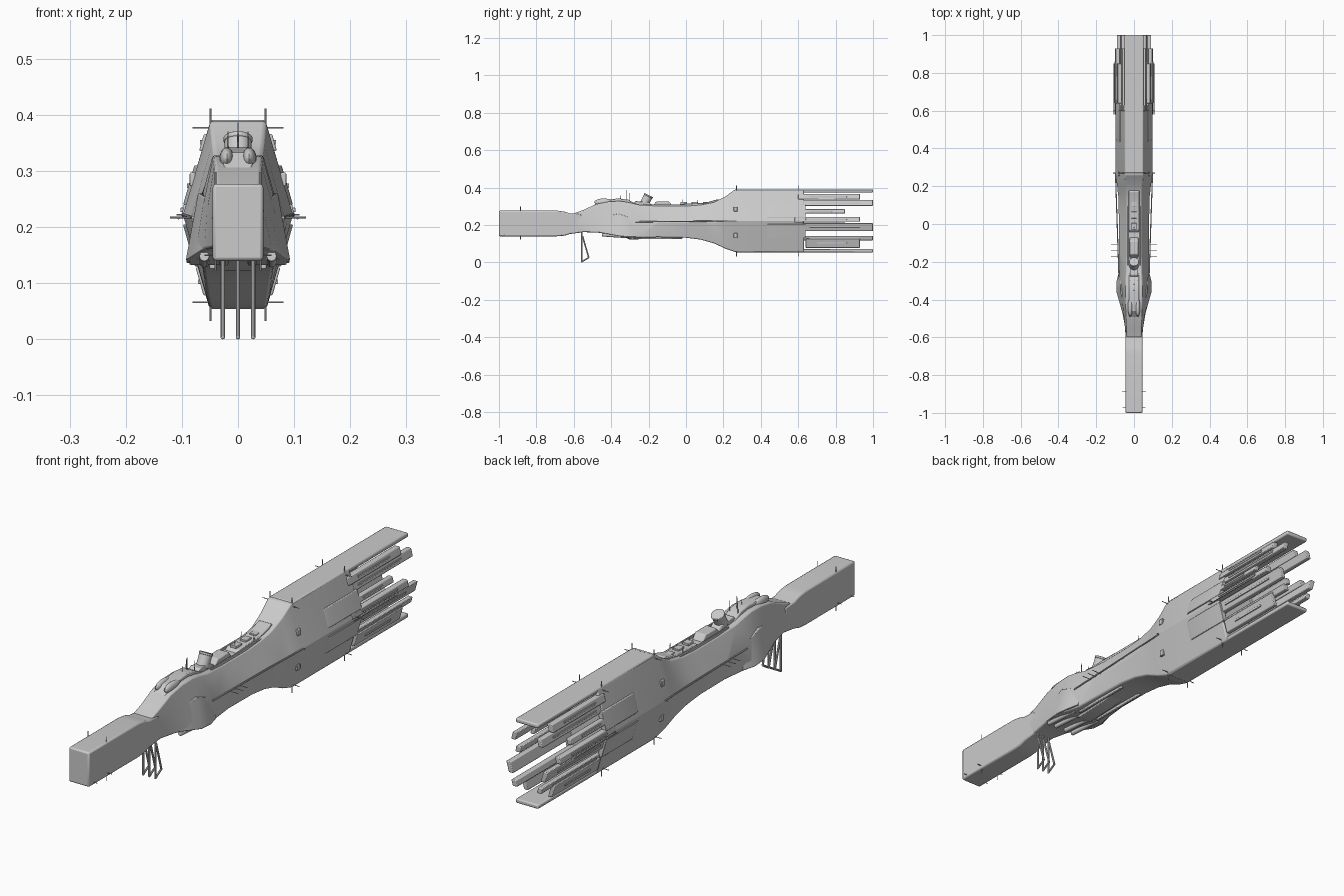
import bpy, bmesh, math
from mathutils import Vector


def finish(name, bm, bevel=0.0, segments=2):
    bmesh.ops.recalc_face_normals(bm, faces=bm.faces)
    me = bpy.data.meshes.new(name)
    bm.to_mesh(me)
    bm.free()
    ob = bpy.data.objects.new(name, me)
    bpy.context.collection.objects.link(ob)
    if bevel:
        m = ob.modifiers.new("bevel", 'BEVEL')
        m.width, m.segments, m.limit_method = bevel, segments, 'ANGLE'
        m.angle_limit = math.radians(35)
    bpy.ops.object.select_all(action='DESELECT')
    ob.select_set(True)
    bpy.context.view_layer.objects.active = ob
    bpy.ops.object.shade_smooth_by_angle(angle=math.radians(32))
    return ob


def loft(name, rings, bevel=0.0):
    bm = bmesh.new()
    vs = [[bm.verts.new(p) for p in r] for r in rings]
    n = len(vs[0])
    for a, b in zip(vs, vs[1:]):
        for i in range(n):
            j = (i + 1) % n
            bm.faces.new((a[i], a[j], b[j], b[i]))
    bm.faces.new(vs[0])
    bm.faces.new(vs[-1])
    return finish(name, bm, bevel)


def prism_x(name, prof, x0, x1, bevel=0.0):
    return loft(name, [[(x, y, z) for y, z in prof] for x in (x0, x1)], bevel)


def box(name, x0, x1, y0, y1, z0, z1, bevel=0.003):
    return prism_x(name, [(y0, z0), (y1, z0), (y1, z1), (y0, z1)], x0, x1, bevel)


def rod(name, a, b, r=0.0015, r2=None, sides=8, bevel=0.0):
    a, b = Vector(a), Vector(b)
    bm = bmesh.new()
    bmesh.ops.create_cone(bm, cap_ends=True, segments=sides, radius1=r,
                          radius2=r if r2 is None else r2, depth=(b - a).length)
    q = (b - a).to_track_quat('Z', 'Y')
    for v in bm.verts:
        v.co = q @ v.co + (a + b) / 2
    return finish(name, bm, bevel)


def dome(name, c, s):
    bm = bmesh.new()
    bmesh.ops.create_uvsphere(bm, u_segments=16, v_segments=10, radius=1)
    for v in bm.verts:
        v.co = Vector((v.co.x * s[0] + c[0], v.co.y * s[1] + c[1], v.co.z * s[2] + c[2]))
    return finish(name, bm)


# Hull stations: y, top half width, top z, chine half width, chine z, bottom half width, bottom z
stations = [
    (-0.60, .040, .262, .044, .21, .040, .155),
    (-0.55, .040, .280, .048, .22, .046, .162),
    (-0.48, .042, .312, .055, .23, .060, .160),
    (-0.41, .044, .326, .062, .24, .076, .152),
    (-0.35, .045, .328, .068, .24, .090, .140),
    (-0.31, .044, .322, .073, .23, .088, .132),
    (-0.25, .041, .308, .078, .22, .074, .132),
    (-0.15, .038, .302, .080, .215, .066, .135),
    (0.00, .038, .302, .081, .215, .064, .132),
    (0.08, .039, .308, .082, .215, .062, .122),
    (0.15, .041, .322, .084, .215, .059, .102),
    (0.21, .045, .352, .090, .218, .055, .074),
    (0.26, .049, .389, .098, .222, .051, .057),
    (0.63, .049, .390, .098, .222, .051, .055),
]


def hexagon(y, wt, zt, wm, zm, wb, zb):
    return [(wt, y, zt), (wm, y, zm), (wb, y, zb), (-wb, y, zb), (-wm, y, zm), (-wt, y, zt)]


loft("main_hull", [hexagon(*s) for s in stations], 0.005)

# Prow block with a necked rear end
prow = [(-1, .140, .277), (-.69, .140, .277), (-.65, .143, .272), (-.62, .152, .262), (-.56, .160, .258)]
loft("prow", [[(-.045, y, a), (.045, y, a), (.045, y, b), (-.045, y, b)] for y, a, b in prow], 0.006)
for z in (.163, .195, .227, .258):
    for x in (-.02, .02):
        dome("prow_port", (x, -.996, z), (.008, .004, .008))

# Long roof and keel plates reaching the stern
box("roof_plate", -.05, .05, .27, 1, .374, .391, 0.005)
box("keel_plate", -.05, .05, .27, 1, .054, .071, 0.005)


def side_x(z):
    if z > .222:
        return .098 - (z - .222) / .168 * .048
    return .098 - (.222 - z) / .167 * .047


# Stern slabs following the sloped sides: z low, z high, y start, y end, outward offset, thickness
slabs = [(.336, .366, .60, .93, .004, .022), (.303, .334, .60, 1.0, -.004, .020),
         (.262, .285, .60, .85, .005, .018), (.218, .243, .58, .93, .004, .022),
         (.168, .210, .60, 1.0, -.003, .020), (.118, .142, .60, 1.0, -.006, .020),
         (.078, .128, .64, .93, .004, .018)]
for s in (-1, 1):
    for za, zb, ya, yb, off, t in slabs:
        xa, xb = side_x(za) + off, side_x(zb) + off
        loft("stern_slab", [[(s * xa, y, za), (s * xb, y, zb), (s * (xb - t), y, zb),
                             (s * (xa - t), y, za)] for y in (ya, yb)], 0.003)
        # raised strip along each slab
        zm = (za + zb) / 2
        x = s * (side_x(zm) + off)
        box("slab_strip", x - .003, x + .003, ya + .06, yb - .07, zm - .004, zm + .004, .001)
    # Armour panels around the shoulder and chine
    for za, zb, ya, yb in ((.24, .31, .42, .64), (.13, .205, .42, .64)):
        rings = []
        for y, o in ((ya, -.004), (ya + .03, .005), (yb, .005)):
            a, b = side_x(za) + o, side_x(zb) + o
            rings.append([(s * a, y, za), (s * b, y, zb), (s * (b - .02), y, zb), (s * (a - .02), y, za)])
        loft("side_panel", rings, 0.002)
    # Thin outer rail and chine brackets
    rod("outer_rail", (s * .106, .58, .215), (s * .106, .85, .215), .0015)
    for z in (.145, .285):
        x = s * (side_x(z) + .001)
        box("side_bracket", x - .005, x + .005, .255, .275, z - .012, z + .012, .002)
    rod("chine_pipe", (s * .080, -.27, .217), (s * .098, .27, .222), .003)
    # Flared cheek plates at the bow shoulder
    loft("cheek_plate", [[(s * w, y, .14 + d), (s * (w - .02), y, .14 + d),
                          (s * (w - .035), y, zt), (s * (w - .022), y, zt)]
                         for y, w, zt, d in ((-.47, .062, .24, .022), (-.36, .093, .26, .001),
                                             (-.30, .092, .24, -.004), (-.25, .080, .20, -.002))], 0.002)
    # Belly pods and gun tubes
    for x in (.025, .06):
        rod("belly_tube", (s * x, -.45, .148), (s * x, -.29, .137), .009, sides=16, bevel=.002)
    box("belly_rail", s * .045 - .006, s * .045 + .006, -.28, -.02, .125, .14)
    # Deck front pods and rails
    dome("deck_pod", (s * .02, -.44, .322), (.013, .05, .020))
    box("deck_rail", s * .033 - .003, s * .033 + .003, -.22, .16, .295, .311, .001)
    # Chine aerials
    for y in (-.17, -.14, -.11):
        rod("chine_aerial", (s * .075, y, .217), (s * .121, y, .217))
    # Corner aerials on the stern hull
    for y in (.27, .60):
        rod("side_aerial", (s * .045, y, .377), (s * .081, y, .377))
        rod("side_aerial", (s * .045, y, .066), (s * .081, y, .066))
        rod("roof_aerial", (s * .049, y, .38), (s * .049, y, .411))
        rod("keel_aerial", (s * .049, y, .065), (s * .049, y, .033))
        rod("chine_spike", (s * .09, y, .222), (s * .110, y, .222))
    # Prow aerials
    rod("prow_side_aerial", (s * .04, -.885, .155), (s * .064, -.885, .155))
    rod("prow_roof_aerial", (s * .04, -.885, .27), (s * .04, -.885, .298))
    rod("prow_keel_aerial", (s * .04, -.885, .145), (s * .04, -.885, .122))
    rod("prow_tip_aerial", (s * .04, -.97, .15), (s * .06, -.97, .15))

# Command deck, stepped bridge and dorsal blocks
prism_x("command_deck", [(-.50, .30), (-.46, .333), (-.36, .342), (-.31, .336), (-.26, .31), (-.26, .29)],
        -.026, .026, .004)
prism_x("bridge_block", [(-.30, .30), (-.27, .328), (-.20, .322), (-.17, .30)], -.022, .022, .003)
prism_x("dorsal_house", [(-.18, .30), (-.16, .325), (-.09, .325), (-.07, .30)], -.024, .024, .004)
prism_x("dorsal_strip", [(-.05, .295), (-.03, .313), (.10, .318), (.17, .338), (.19, .33), (.19, .30)],
        -.028, .028, .003)
for y in (-.03, .03, .09):
    box("dorsal_hatch", -.014, .014, y, y + .035, .305, .323, .002)

# Tilted funnel with an open rim
rod("funnel", (0, -.225, .310), (0, -.200, .358), .024, sides=24, bevel=.002)
rod("funnel_rim", (0, -.203, .352), (0, -.199, .360), .026, sides=24, bevel=.002)

# Masts along the dorsal line
for x, y, a, b in ((0, -.32, .33, .386), (-.018, -.30, .32, .37), (.018, -.30, .32, .37),
                   (0, -.35, .33, .362), (0, -.02, .31, .337), (.028, .06, .31, .335), (-.028, .06, .31, .335)):
    rod("mast", (x, y, a), (x, y, b), .002, .001)

# Belly ramp between the tubes
prism_x("belly_ramp", [(-.36, .15), (-.30, .122), (-.16, .128), (-.06, .14)], -.03, .03, .003)

# Three triangular landing struts
for x in (-.027, 0, .027):
    pts = [(x, -.557, .165), (x, -.557, .004), (x, -.520, .026), (x, -.553, .14)]
    for a, b in zip(pts, pts[1:]):
        rod("landing_strut", a, b, .004)
    dome("strut_foot", (x, -.557, .004), (.004, .004, .004))
